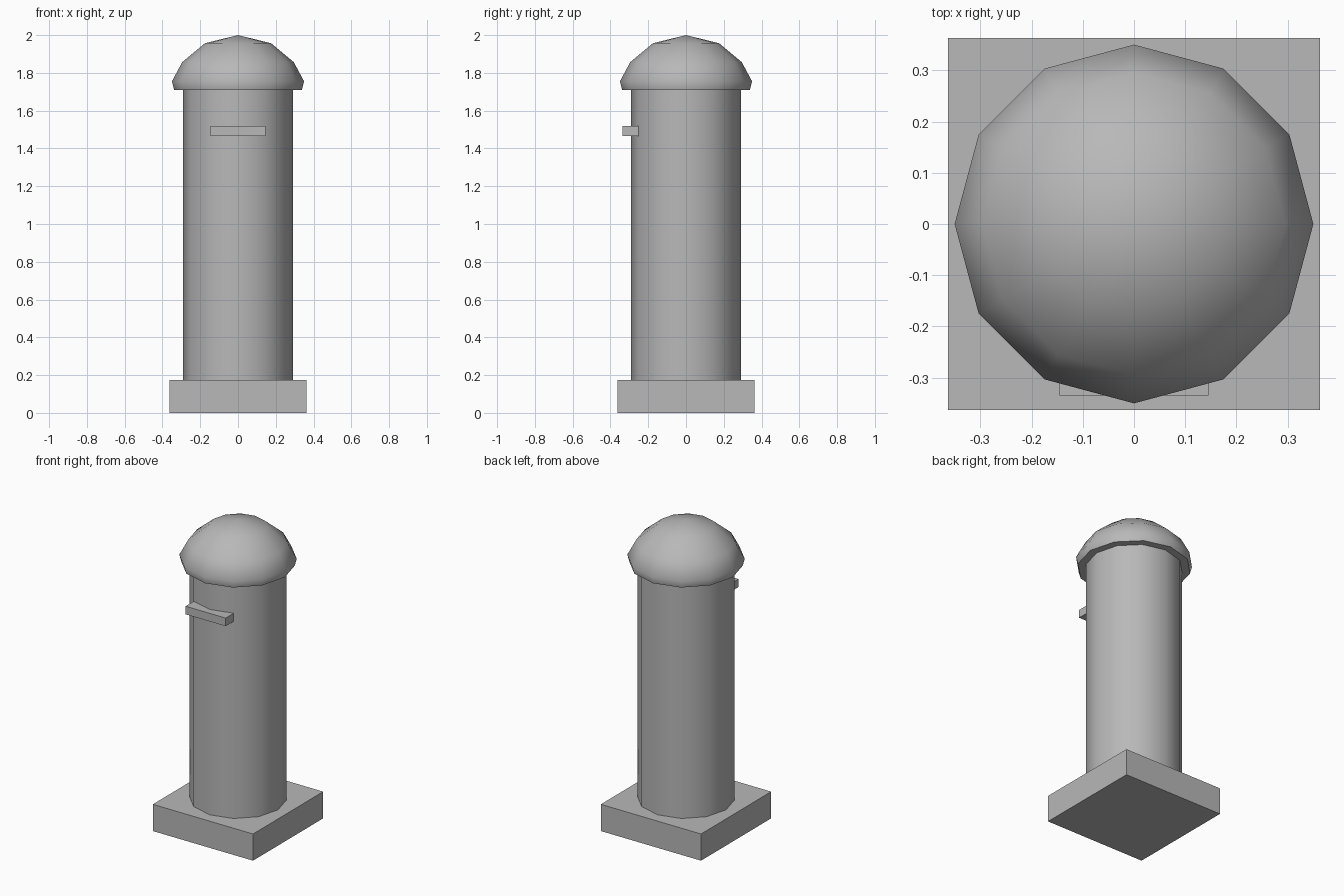
import bpy, math

if "Cube" in bpy.data.objects:
    bpy.data.objects.remove(bpy.data.objects["Cube"])

grey = bpy.data.materials.new("stone grey")
grey.diffuse_color = (0.48, 0.48, 0.48, 1)
grey.use_nodes = True
grey.node_tree.nodes["Principled BSDF"].inputs["Base Color"].default_value = grey.diffuse_color


def make(name, verts, faces, smooth_angle=None):
    mesh = bpy.data.meshes.new(name)
    mesh.from_pydata(verts, [], faces)
    mesh.materials.append(grey)
    ob = bpy.data.objects.new(name, mesh)
    bpy.context.collection.objects.link(ob)
    if smooth_angle:
        bpy.ops.object.select_all(action='DESELECT')
        ob.select_set(True)
        bpy.context.view_layer.objects.active = ob
        bpy.ops.object.shade_smooth_by_angle(angle=math.radians(smooth_angle))
    return ob


def box(name, lo, hi):
    verts = [(x, y, z) for z in (lo[2], hi[2]) for y in (lo[1], hi[1]) for x in (lo[0], hi[0])]
    faces = [(0, 2, 3, 1), (4, 5, 7, 6), (0, 1, 5, 4), (2, 6, 7, 3), (0, 4, 6, 2), (1, 3, 7, 5)]
    return make(name, verts, faces)


def lathe(name, profile, apex=None, sides=12, smooth_angle=50):
    """Twelve-sided turned part from (radius, z) rings, bottom to top."""
    verts = [(r * math.cos(2 * math.pi * i / sides), r * math.sin(2 * math.pi * i / sides), z)
             for r, z in profile for i in range(sides)]
    faces = [tuple(reversed(range(sides)))]
    for k in range(len(profile) - 1):
        for i in range(sides):
            j = (i + 1) % sides
            a, b = k * sides, (k + 1) * sides
            faces.append((a + i, a + j, b + j, b + i))
    top = (len(profile) - 1) * sides
    if apex is None:
        faces.append(tuple(range(top, top + sides)))
    else:
        verts.append((0, 0, apex))
        for i in range(sides):
            faces.append((top + i, top + (i + 1) % sides, len(verts) - 1))
    return make(name, verts, faces, smooth_angle)


# square plinth
box("base", (-0.363, -0.363, 0), (0.363, 0.363, 0.175))
# round shaft
lathe("column", [(0.29, 0.175), (0.29, 1.71)])
# overhanging cap
lathe("dome_cap", [(0.338, 1.71), (0.35, 1.755), (0.295, 1.857), (0.175, 1.957)], apex=2.0)
# letter slot hood on the front
box("slot_hood", (-0.145, -0.335, 1.467), (0.145, -0.245, 1.52))
